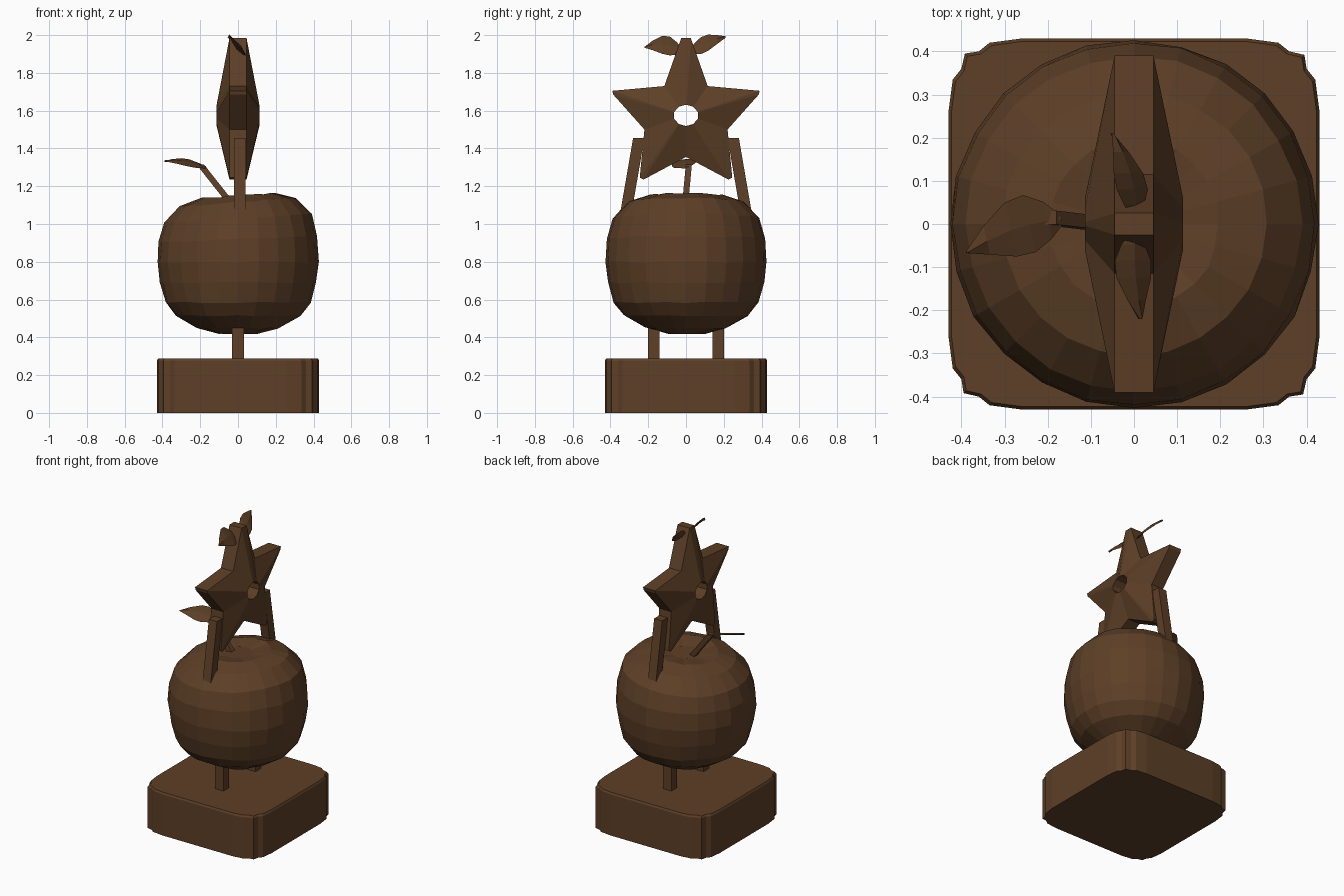
import bpy, bmesh, math, random
from mathutils import Vector

if "Cube" in bpy.data.objects:
    bpy.data.objects.remove(bpy.data.objects["Cube"])

random.seed(4)
wood = bpy.data.materials.new("dark_wood")
wood.diffuse_color = (0.11, 0.05, 0.02, 1)
wood.use_nodes = True
wood.node_tree.nodes["Principled BSDF"].inputs["Base Color"].default_value = wood.diffuse_color


def make(name, verts, faces):
    me = bpy.data.meshes.new(name)
    me.from_pydata([tuple(v) for v in verts], [], faces)
    bm = bmesh.new()
    bm.from_mesh(me)
    bmesh.ops.recalc_face_normals(bm, faces=bm.faces)
    bm.to_mesh(me)
    bm.free()
    me.materials.append(wood)
    ob = bpy.data.objects.new(name, me)
    bpy.context.collection.objects.link(ob)
    return ob


def loft(name, rings, closed=False):
    """Skin equal-length rings; cap the ends, or join last to first."""
    n, m = len(rings[0]), len(rings)
    verts = [v for r in rings for v in r]
    faces = [(a * n + i, a * n + (i + 1) % n, b * n + (i + 1) % n, b * n + i)
             for a in range(m if closed else m - 1)
             for b in [(a + 1) % m] for i in range(n)]
    if not closed:
        faces += [tuple(range(n)), tuple(range((m - 1) * n, m * n))]
    return make(name, verts, faces)


def bar(name, a, b, hx, hy):
    """Square bar between two points, with level ends."""
    sq = [(-hx, -hy), (hx, -hy), (hx, hy), (-hx, hy)]
    return loft(name, [[(p[0] + x, p[1] + y, p[2]) for x, y in sq] for p in (a, b)])


# Base: rounded square with a small top chamfer
corner = [(0.43, 0.26), (0.42, 0.335), (0.40, 0.36), (0.395, 0.392),
          (0.36, 0.40), (0.335, 0.42), (0.26, 0.43)]
outline = []
for k in range(4):
    c, s = [(1, 0), (0, 1), (-1, 0), (0, -1)][k]
    outline += [(c * x - s * y, s * x + c * y) for x, y in corner]
loft("base", [[(x * f, y * f, z) for x, y in outline]
              for f, z in ((1, 0), (1, 0.275), (0.985, 0.287))])

# Apple: carved, faceted revolve with a tilted, dimpled top
profile = [(0.10, 0.42), (0.22, 0.45), (0.33, 0.515), (0.388, 0.585), (0.415, 0.69),
           (0.43, 0.80), (0.423, 0.92), (0.392, 1.03), (0.31, 1.115), (0.20, 1.15), (0.09, 1.13)]
N = 24
rings = []
for r, z in profile:
    ring = []
    for i in range(N):
        a = 2 * math.pi * i / N
        q = r - random.uniform(0, 0.006)
        x = q * math.cos(a)
        tilt = 0.07 * x * min(1, max(0, (z - 0.8) / 0.25))
        ring.append((x, q * math.sin(a), z + tilt + random.uniform(-0.004, 0.004)))
    rings.append(ring)
loft("apple", rings)

# Pegs below the apple and slanted supports for the star
for side, s in (("left", -1), ("right", 1)):
    bar("peg_" + side, (0, s * 0.17, 0.27), (0, s * 0.17, 0.50), 0.032, 0.03)
    bar("support_" + side, (0.01, s * 0.325, 1.02), (0.01, s * 0.25, 1.455), 0.03, 0.03)

# Star: thin rim, thick ridge around a central hole
half = [(0.025, 1.985), (0.115, 1.73), (0.39, 1.705), (0.385, 1.685), (0.22, 1.50),
        (0.245, 1.245), (0.225, 1.235), (0.0, 1.355)]
star = half + [(-y, z) for y, z in half[-2::-1]]


def hole(y, z):
    a = math.atan2(z - 1.57, y)
    return 0.066 * math.cos(a), 1.575 + 0.056 * math.sin(a)


inner = [hole(y, z) for y, z in star]
loft("star", [[(x, y, z) for y, z in pts] for x, pts in
              ((-0.045, star), (0.045, star), (0.113, inner), (-0.113, inner))], closed=True)


# Leaves: thin pointed blades along a curved midrib
def leaf(name, base, mid, tip, across):
    base, mid, tip, across = map(Vector, (base, mid, tip, across))
    normal = (tip - base).cross(across).normalized() * 0.006
    rings = []
    for t, w in ((0, 0.2), (0.15, 0.65), (0.35, 1), (0.55, 0.95), (0.8, 0.5), (1, 0.04)):
        p = base * (1 - t) ** 2 + mid * 2 * t * (1 - t) + tip * t * t
        rings.append([p - across * w, p - normal, p + across * w, p + normal])
    loft(name, rings)


leaf("top_leaf_right", (0, 0.02, 1.915), (0.005, 0.10, 1.96), (-0.05, 0.21, 1.99),
     (0.036, 0, -0.045))
leaf("top_leaf_left", (0, -0.02, 1.915), (-0.01, -0.11, 1.97), (0.015, -0.22, 1.935),
     (0.042, 0, -0.05))
leaf("apple_leaf", (-0.17, 0.01, 1.30), (-0.27, 0.01, 1.335), (-0.388, -0.065, 1.333),
     (-0.015, 0.066, 0.022))

# Apple stem
bar("stem", (-0.03, -0.005, 1.10), (-0.20, 0.015, 1.315), 0.02, 0.016)
